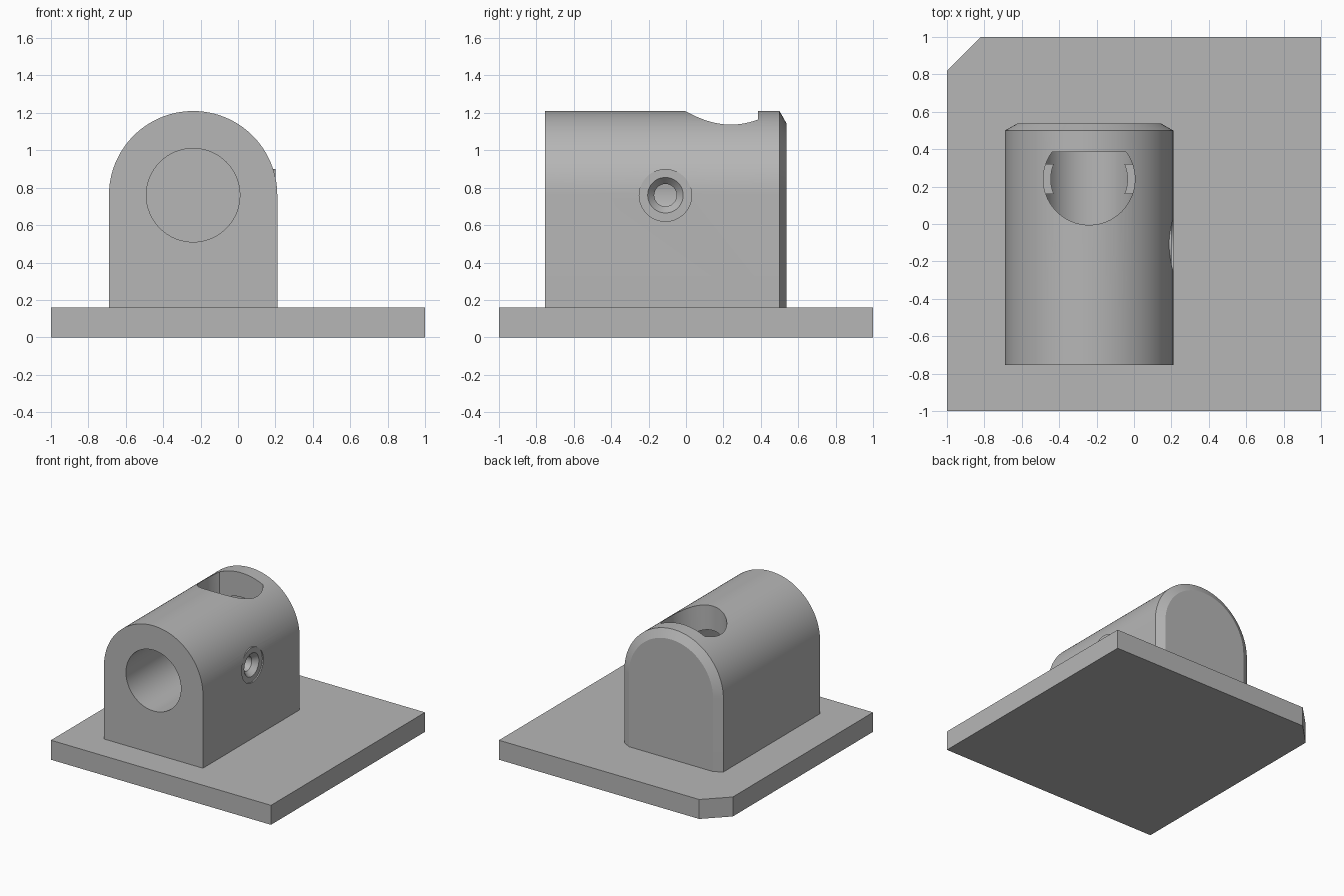
import bpy
import bmesh
from math import sin, cos, pi, radians, sqrt, asin

if "Cube" in bpy.data.objects:
    bpy.data.objects.remove(bpy.data.objects["Cube"])

grey = bpy.data.materials.new("plain grey")
grey.use_nodes = True
grey.diffuse_color = (0.47, 0.47, 0.47, 1)
grey.node_tree.nodes["Principled BSDF"].inputs["Base Color"].default_value = grey.diffuse_color

CX, CZ = -0.24, 0.76        # bore axis
POCKET_Y = 0.24             # pocket centre along the bore


def loft(name, rings, closed=False):
    """Skin a list of equal rings; cap the ends unless the loft is closed."""
    bm = bmesh.new()
    loops = [[bm.verts.new(p) for p in ring] for ring in rings]
    n = len(loops[0])
    pairs = list(zip(loops, loops[1:]))
    if closed:
        pairs.append((loops[-1], loops[0]))
    else:
        bm.faces.new(loops[0])
        bm.faces.new(loops[-1])
    for a, b in pairs:
        for i in range(n):
            j = (i + 1) % n
            bm.faces.new((a[i], a[j], b[j], b[i]))
    bmesh.ops.recalc_face_normals(bm, faces=bm.faces)
    mesh = bpy.data.meshes.new(name)
    bm.to_mesh(mesh)
    bm.free()
    mesh.materials.append(grey)
    ob = bpy.data.objects.new(name, mesh)
    bpy.context.collection.objects.link(ob)
    return ob


def prism(name, outline, z0, z1):
    return loft(name, [[(x, y, z) for x, y in outline] for z in (z0, z1)])


def arc(cx, cy, r, a0, a1, n):
    return [(cx + r * cos(a0 + (a1 - a0) * i / n), cy + r * sin(a0 + (a1 - a0) * i / n))
            for i in range(n + 1)]


def circle(cx, cy, r, n=64):
    return arc(cx, cy, r, 0, 2 * pi, n)[:-1]


def activate(ob):
    bpy.ops.object.select_all(action="DESELECT")
    ob.select_set(True)
    bpy.context.view_layer.objects.active = ob


def cut(ob, cutter):
    cutter.hide_render = True
    mod = ob.modifiers.new("cut", "BOOLEAN")
    mod.operation = "DIFFERENCE"
    mod.solver = "EXACT"
    mod.object = cutter
    activate(ob)
    bpy.ops.object.modifier_apply(modifier=mod.name)
    bpy.data.objects.remove(cutter)


def smooth(ob):
    activate(ob)
    bpy.ops.object.shade_smooth_by_angle(angle=radians(25))


# Base plate with one clipped corner
prism("base_plate", [(-1, -1), (1, -1), (1, 1), (-0.82, 1), (-1, 0.82)], 0, 0.16)


# Arched housing, its back edge bevelled
def arch(y, r):
    pts = [(CX + r, 0.15)] + arc(CX, CZ, r, 0, pi, 64) + [(CX - r, 0.15)]
    return [(x, y, z) for x, z in pts]


housing = loft("housing", [arch(-0.755, 0.45), arch(0.5, 0.45), arch(0.538, 0.383)])

# Blind bore from the front
cut(housing, loft("bore_cutter",
                  [[(x, y, z) for x, z in circle(CX, CZ, 0.25)] for y in (-0.9, 0.44)]))

# Round top pocket with a flat back
flat = asin(0.145 / 0.245)
cut(housing, prism("pocket_cutter",
                   arc(CX, POCKET_Y, 0.245, pi - flat, 2 * pi + flat, 56), CZ, 1.4))


# Side hole, counterbored for the bushing
def side_ring(x, r):
    return [(x, y, z) for y, z in circle(-0.11, CZ, r, 48)]


cut(housing, loft("side_hole_cutter", [side_ring(x, r) for x, r in
                  ((0.3, 0.14), (0.08, 0.14), (0.08, 0.06), (-0.1, 0.06))]))
smooth(housing)

# Bushing with a countersunk mouth
bushing = loft("side_bushing", [side_ring(x, r) for x, r in
               ((0.08, 0.14), (0.2, 0.14), (0.2, 0.095), (0.16, 0.06), (0.08, 0.06))],
               closed=True)
smooth(bushing)

# Small tabs on both sides of the pocket
half = asin(0.08 / 0.205)
for side, label in ((1, "left"), (-1, "right")):
    inner = arc(0, POCKET_Y, 0.205, -half, half, 8)
    outline = inner + [(0.26, POCKET_Y + 0.08), (0.26, POCKET_Y - 0.08)]
    prism("pocket_tab_" + label, [(CX + side * x, y) for x, y in outline], 0.93, 1.0)
